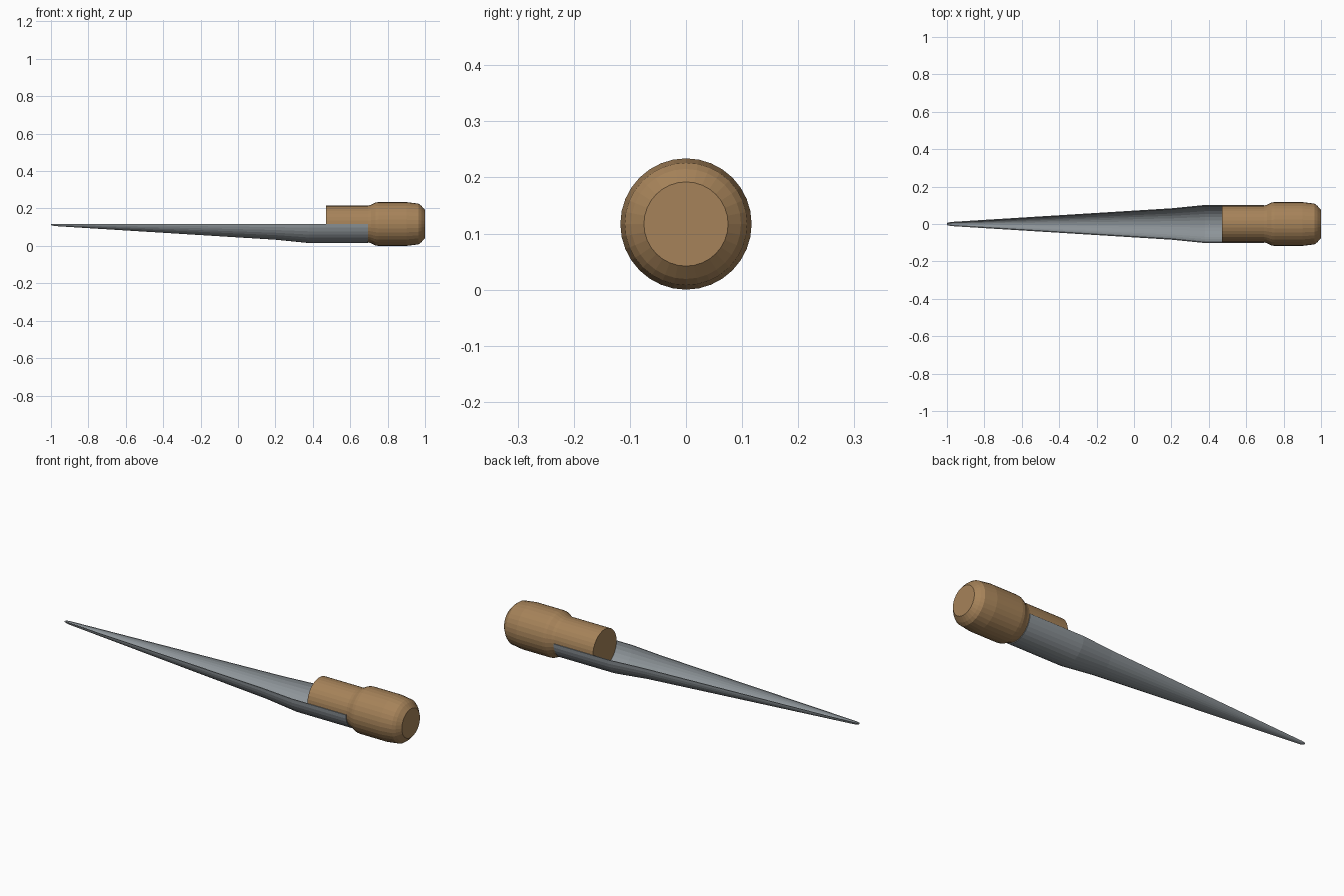
import bpy, bmesh, math

cube = bpy.data.objects.get("Cube")
if cube:
    bpy.data.objects.remove(cube, do_unlink=True)

AXIS_Z = 0.117
SIDES = 32


def material(name, colour):
    m = bpy.data.materials.new(name)
    m.use_nodes = True
    m.diffuse_color = colour
    m.node_tree.nodes["Principled BSDF"].inputs["Base Color"].default_value = colour
    return m


def loft(name, rings, mat):
    """Skin closed rings of points and cap both ends."""
    bm = bmesh.new()
    loops = [[bm.verts.new(p) for p in ring] for ring in rings]
    for a, b in zip(loops, loops[1:]):
        for i in range(len(a)):
            j = (i + 1) % len(a)
            bm.faces.new((a[i], a[j], b[j], b[i]))
    bm.faces.new(loops[0])
    bm.faces.new(loops[-1])
    bmesh.ops.recalc_face_normals(bm, faces=bm.faces)
    mesh = bpy.data.meshes.new(name)
    bm.to_mesh(mesh)
    bm.free()
    mesh.materials.append(mat)
    obj = bpy.data.objects.new(name, mesh)
    bpy.context.collection.objects.link(obj)
    return obj


def arc(x, r, start, end, steps):
    """Points on an arc about the long axis, end point included."""
    angles = [start + (end - start) * i / steps for i in range(steps + 1)]
    return [(x, r * math.cos(a), AXIS_Z + r * math.sin(a)) for a in angles]


wood = material("wood", (0.38, 0.225, 0.1, 1))
steel = material("steel", (0.27, 0.30, 0.32, 1))

# Turned wooden handle: plug, flared shoulder, grip and chamfered butt
handle_profile = [(0.47, 0.098), (0.695, 0.098), (0.71, 0.102), (0.735, 0.115),
                  (0.75, 0.117), (0.90, 0.117), (0.965, 0.109), (0.98, 0.098),
                  (1.0, 0.075)]
loft("handle", [arc(x, r, 0, math.tau, SIDES)[:-1] for x, r in handle_profile], wood)

# Half-round open trough blade: outer arc, then inner arc back
blade_profile = [(-1.0, 0.006), (-0.98, 0.011), (0.20, 0.084), (0.30, 0.094),
                 (0.38, 0.102), (0.695, 0.102)]
rings = []
for x, r in blade_profile:
    wall = min(0.005, r * 0.4)
    rings.append(arc(x, r, math.pi, math.tau, SIDES // 2)
                 + arc(x, r - wall, math.tau, math.pi, SIDES // 2))
loft("trough_blade", rings, steel)
